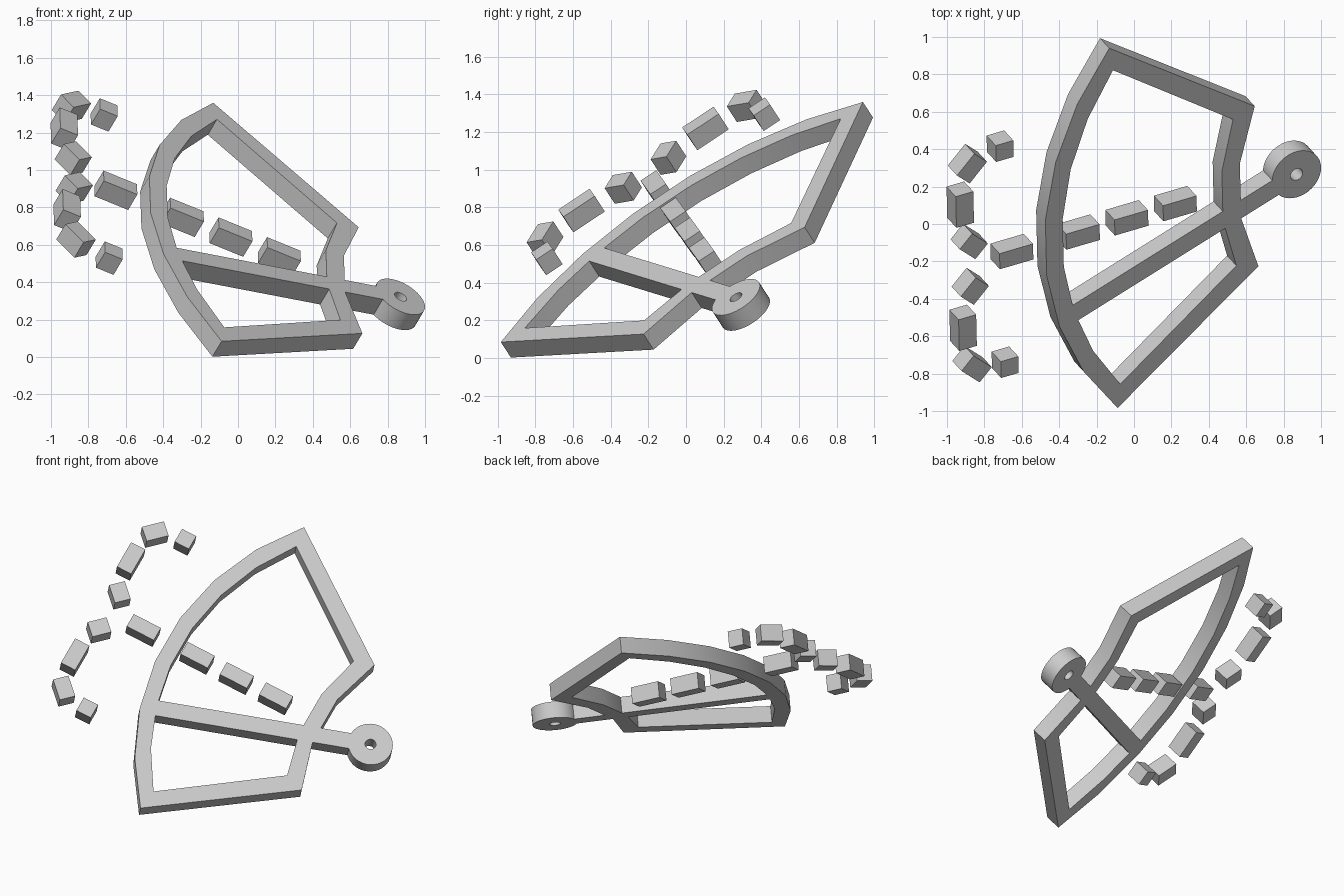
import bpy
from math import sin, cos, radians, pi, atan2
from mathutils import Matrix, Vector

cube = bpy.data.objects.get("Cube")
if cube:
    bpy.data.objects.remove(cube, do_unlink=True)

grey = bpy.data.materials.new("plain_grey")
grey.use_nodes = True
COLOUR = (0.6, 0.6, 0.6, 1)
grey.diffuse_color = COLOUR
grey.node_tree.nodes["Principled BSDF"].inputs["Base Color"].default_value = COLOUR

# Tilted plane in which the whole flat model lies
across = Vector((0.894, 0.262, -0.364)).normalized()
along = Vector((-0.018, 0.834, 0.552))
along = (along - across * along.dot(across)).normalized()
normal = across.cross(along)
PLANE = Matrix.Translation((-0.11, -0.022, 0.722)) @ Matrix(
    (across, along, normal)).transposed().to_4x4()
THICK = 0.11


def make(name, verts, faces):
    mesh = bpy.data.meshes.new(name)
    mesh.from_pydata(verts, [], faces)
    mesh.materials.append(grey)
    obj = bpy.data.objects.new(name, mesh)
    bpy.context.collection.objects.link(obj)
    obj.matrix_world = PLANE
    bpy.ops.object.select_all(action="DESELECT")
    obj.select_set(True)
    bpy.context.view_layer.objects.active = obj
    bpy.ops.object.shade_smooth_by_angle(angle=radians(30))
    return obj


def band(name, outer, inner):
    """Closed flat band between two matching counter-clockwise loops."""
    n = len(outer)
    verts = [(x, y, z) for z in (0, -THICK) for loop in (outer, inner) for x, y in loop]
    faces = []
    for i in range(n):
        j = (i + 1) % n
        o, p, a, b = i, j, n + i, n + j
        lo = 2 * n
        faces += [(o, p, b, a), (lo + a, lo + b, lo + p, lo + o),
                  (o, lo + o, lo + p, p), (a, b, lo + b, lo + a)]
    return make(name, verts, faces)


def bar(name, x, y, length, width, angle=0):
    """Flat bar centred on (x, y), turned within the plane."""
    c, s = cos(angle), sin(angle)
    pts = [(x + c * u * length / 2 - s * v * width / 2,
            y + s * u * length / 2 + c * v * width / 2)
           for u, v in ((-1, -1), (1, -1), (1, 1), (-1, 1))]
    verts = [(px, py, z) for z in (0, -THICK) for px, py in pts]
    faces = [(0, 1, 2, 3), (7, 6, 5, 4)]
    faces += [(i, i + 4, (i + 1) % 4 + 4, (i + 1) % 4) for i in range(4)]
    return make(name, verts, faces)


def arc(centre, radius, half, steps):
    """Points of an arc bulging towards -x, from +y down to -y."""
    angles = [radians(half) * (1 - 2 * i / steps) for i in range(steps + 1)]
    return [(centre - radius * cos(a), radius * sin(a)) for a in angles]


def circle(x, y, radius, steps=40):
    return [(x + radius * cos(2 * pi * i / steps), y + radius * sin(2 * pi * i / steps))
            for i in range(steps)]


# Fan-shaped frame: wide left arc, short concave right arc, straight sides
outer = arc(1.41, 1.822, 39.3, 7) + arc(2.02, 1.272, 23.8, 3)[::-1]
inner = arc(1.41, 1.717, 35.9, 7) + arc(2.02, 1.377, 19.9, 3)[::-1]
band("fan_frame", outer, inner)

# Slanted handle with a pierced disc at its end
RING_X = 1.096
start = Vector((-0.29, -0.487))
end = Vector((RING_X - 0.11, -0.039))
mid, span = (start + end) / 2, end - start
bar("handle_bar", mid.x, mid.y, span.length, 0.11, atan2(span.y, span.x))
band("handle_ring", circle(RING_X, 0, 0.146), circle(RING_X, 0, 0.036))

# Dashed centre line
for i, x in enumerate((-0.58, -0.182, 0.108, 0.398)):
    bar(f"centre_dash_{i + 1}", x, 0, 0.2, 0.1)

# Dashed double curve, mirrored about the centre line
for side, label in ((1, "upper"), (-1, "lower")):
    turn = side * pi / 4
    bar(f"{label}_tip_dash", -0.635, side * 0.693, 0.105, 0.105)
    bar(f"{label}_corner_dash", -0.832, side * 0.643, 0.15, 0.105, turn)
    bar(f"{label}_long_dash", -0.88, side * 0.395, 0.105, 0.2)
    bar(f"{label}_inner_dash", -0.832, side * 0.144, 0.13, 0.108, -turn)
